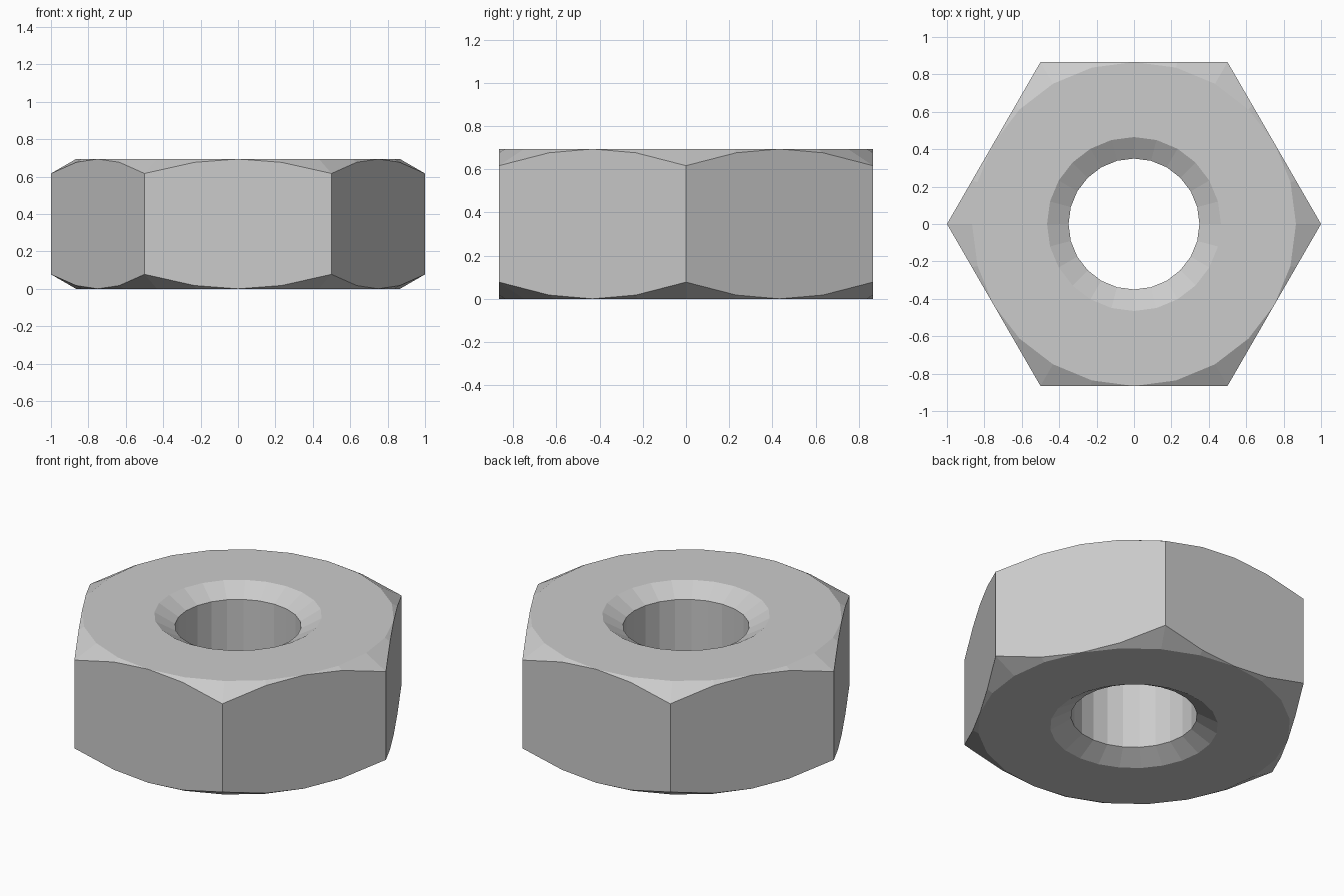
import bpy, bmesh
from math import cos, sin, tan, pi, radians

if "Cube" in bpy.data.objects:
    bpy.data.objects.remove(bpy.data.objects["Cube"])

SIDES = 24            # segments round the nut, four per hex flat
H = 0.694             # height
FLAT = cos(pi / 6)    # centre to flat, corners at radius 1
BORE, RIM = 0.35, 0.465
SLOPE = tan(radians(30))


def hex_radius(a):
    """Distance from centre to the hexagon outline at angle a."""
    off = a % (pi / 3) - pi / 6
    return FLAT / cos(off)


bm = bmesh.new()


def ring(radius, drop, top):
    """One loop of points; radius and drop are functions of the angle."""
    loop = []
    for i in range(SIDES):
        a = 2 * pi * i / SIDES
        r, d = radius(a), drop(a)
        loop.append(bm.verts.new((r * cos(a), r * sin(a), H - d if top else d)))
    return loop


def half(top):
    """Bore edge, countersink rim, flat face edge, chamfered hex edge."""
    return [
        ring(lambda a: BORE, lambda a: (RIM - BORE) * SLOPE, top),
        ring(lambda a: RIM, lambda a: 0, top),
        ring(lambda a: FLAT, lambda a: 0, top),
        ring(hex_radius, lambda a: (hex_radius(a) - FLAT) * SLOPE, top),
    ]


# Closed cross-section: up the bore, across the top, down the flats, back below
loops = half(True) + half(False)[::-1]
for k, lower in enumerate(loops):
    upper = loops[(k + 1) % len(loops)]
    for i in range(SIDES):
        j = (i + 1) % SIDES
        bm.faces.new((lower[i], upper[i], upper[j], lower[j]))

# The chamfer vanishes at the middle of each flat
bmesh.ops.remove_doubles(bm, verts=bm.verts, dist=1e-4)
bmesh.ops.recalc_face_normals(bm, faces=bm.faces)

mesh = bpy.data.meshes.new("hex_nut")
bm.to_mesh(mesh)
bm.free()
nut = bpy.data.objects.new("hex_nut", mesh)
bpy.context.collection.objects.link(nut)
